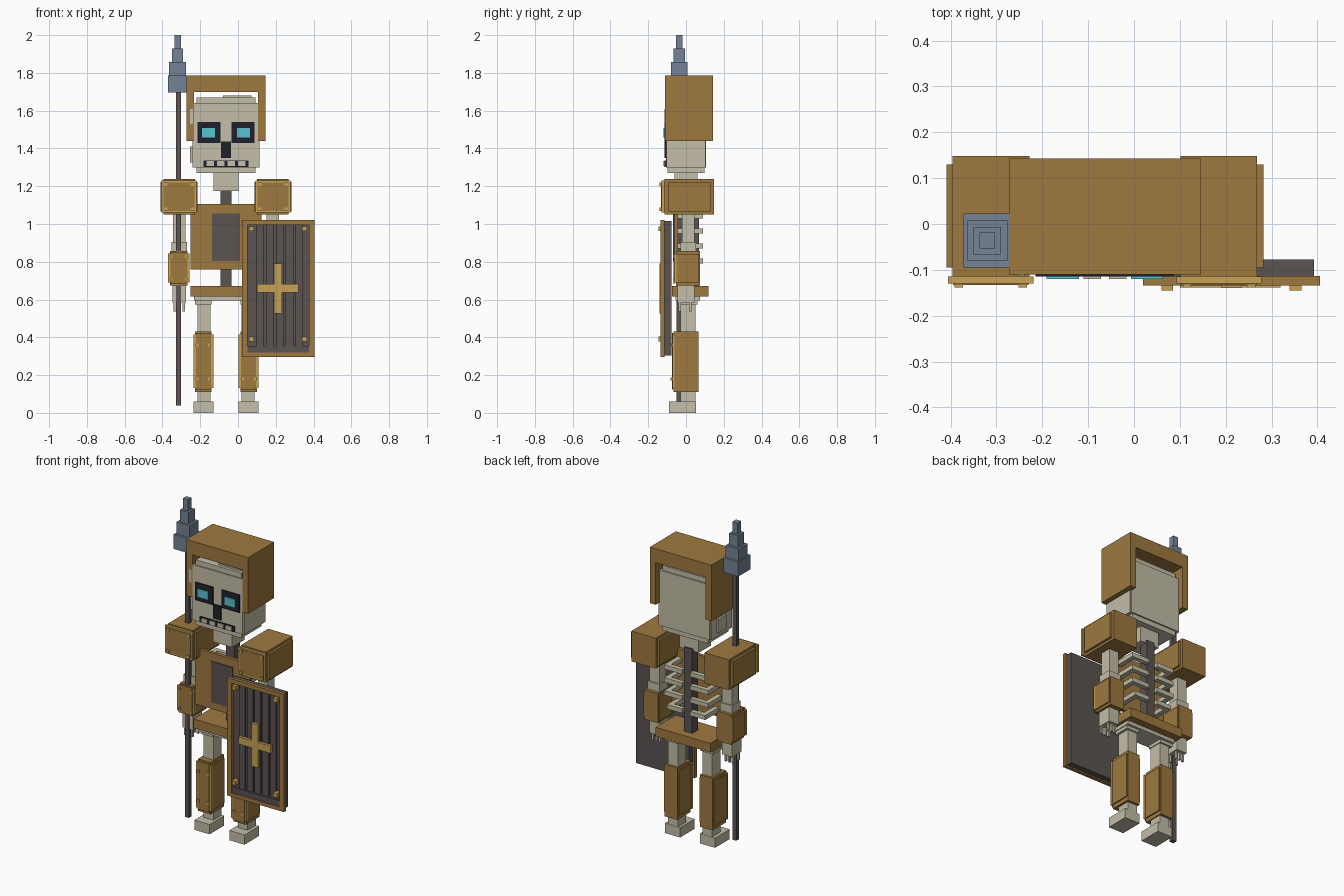
import bpy, bmesh
from mathutils import Matrix, Vector


def material(name, r, g, b):
    m = bpy.data.materials.new(name)
    lin = [((c / 255 + 0.055) / 1.055) ** 2.4 for c in (r, g, b)]
    m.diffuse_color = (*lin, 1)
    return m


BROWN = material("bronze_brown", 158, 121, 63)
GOLD = material("gold_trim", 198, 162, 86)
BONE = material("bone", 196, 190, 168)
DARK = material("dark_wood", 91, 83, 81)
STEEL = material("blue_steel", 117, 132, 150)
BLACK = material("socket_black", 32, 32, 44)
CYAN = material("eye_cyan", 88, 194, 208)
CX = -0.0635  # body centre line


def part(name, mat, boxes):
    """One object from boxes given as (x0, x1, y0, y1, z0, z1)."""
    bm = bmesh.new()
    for x0, x1, y0, y1, z0, z1 in boxes:
        mid = Vector((x0 + x1, y0 + y1, z0 + z1)) / 2
        size = (abs(x1 - x0), abs(y1 - y0), abs(z1 - z0), 1)
        bmesh.ops.create_cube(bm, size=1, matrix=Matrix.Translation(mid) @ Matrix.Diagonal(size))
    me = bpy.data.meshes.new(name)
    bm.to_mesh(me)
    bm.free()
    me.materials.append(mat)
    ob = bpy.data.objects.new(name, me)
    bpy.context.collection.objects.link(ob)


def body(name, mat, boxes):
    """Boxes with x measured from the body centre line."""
    part(name, mat, [(CX + b[0], CX + b[1], *b[2:]) for b in boxes])


def side(name, mat, boxes, s):
    """Boxes with x measured outward from the centre line on side s."""
    part(name, mat, [(CX + s * b[0], CX + s * b[1], *b[2:]) for b in boxes])


def rivets(cx, cz, dx, dz, y, depth, r):
    return [(cx + i * dx - r, cx + i * dx + r, y - depth, y, cz + k * dz - r, cz + k * dz + r)
            for i in (-1, 1) for k in (-1, 1)]


# Head
body("skull", BONE, [(-0.156, 0.156, -0.098, 0.098, 1.27, 1.67),
                     (-0.17, 0.17, -0.107, 0.107, 1.30, 1.64),
                     (-0.178, 0.178, -0.102, 0.102, 1.30, 1.45),
                     (-0.015, 0.135, -0.08, 0.08, 1.67, 1.68)])
body("ear_plate", BONE, [(-0.19, -0.178, -0.03, 0.05, 1.325, 1.41)])
body("neck", BONE, [(-0.065, 0.065, -0.06, 0.06, 1.175, 1.27)])
body("helmet", BROWN, [(-0.2095, 0.2095, -0.11, 0.143, 1.70, 1.785),
                       (-0.2095, -0.17, -0.11, 0.143, 1.44, 1.70),
                       (0.17, 0.2095, -0.11, 0.143, 1.44, 1.70)])
body("helmet_chip", BONE, [(-0.19, -0.175, -0.113, -0.109, 1.53, 1.61)])

# Face
for s, n in ((-1, "right"), (1, "left")):
    side(n + "_eye_socket", BLACK, [(0.03, 0.151, -0.114, -0.105, 1.43, 1.54)], s)
    side(n + "_eye", CYAN, [(0.057, 0.127, -0.12, -0.113, 1.458, 1.507)], s)
body("nose_hole", BLACK, [(-0.027, 0.027, -0.114, -0.105, 1.35, 1.437)])
body("mouth", BLACK, [(-0.118, 0.118, -0.114, -0.105, 1.303, 1.337)])
body("teeth", BONE, [(x - 0.019, x + 0.019, -0.12, -0.112, 1.307, 1.333)
                     for x in (-0.083, -0.028, 0.028, 0.083)])

# Torso
body("spine", DARK, [(-0.028, 0.028, 0.015, 0.07, 0.66, 1.19)])
ribs = []
for z in (0.79, 0.87, 0.95, 1.03):
    w = 0.15 if z > 0.8 else 0.13
    for s in (-1, 1):
        ribs += [(s * 0.028, s * w, 0.062, 0.09, z, z + 0.027),
                 (s * (w - 0.03), s * w, -0.045, 0.062, z, z + 0.027)]
body("ribs", BONE, ribs)
body("chest_plate", BROWN, [(-0.187, 0.187, -0.062, -0.042, 0.76, 1.105)])
body("chest_panel", DARK, [(-0.074, 0.074, -0.068, -0.06, 0.803, 1.055)])
body("belt", BROWN, [(-0.187, 0.187, -0.075, 0.12, 0.617, 0.673)])
body("pelvis", BONE, [(-0.17, 0.17, -0.055, 0.075, 0.595, 0.617)])

for s, n in ((-1, "right_"), (1, "left_")):
    # Shoulders
    side(n + "pauldron", BROWN, [(0.152, 0.346, -0.095, 0.13, 1.065, 1.222),
                                 (0.165, 0.332, -0.115, 0.148, 1.05, 1.237)], s)
    side(n + "pauldron_trim", GOLD, [(0.156, 0.342, -0.13, -0.115, 1.06, 1.23)], s)
    side(n + "pauldron_face", BROWN, [(0.167, 0.331, -0.133, -0.129, 1.07, 1.22)], s)
    side(n + "pauldron_rivets", GOLD, rivets(0.249, 1.145, 0.07, 0.066, -0.13, 0.009, 0.009), s)
    # Arms
    side(n + "arm", BONE, [(0.214, 0.28, -0.022, 0.045, 0.66, 1.06),
                           (0.206, 0.288, -0.03, 0.053, 0.855, 0.905)], s)
    side(n + "arm_guard", BROWN, [(0.194, 0.305, -0.05, 0.07, 0.69, 0.842),
                                  (0.203, 0.296, -0.053, 0.073, 0.675, 0.857)], s)
    side(n + "arm_guard_trim", GOLD, [(0.192, 0.307, -0.062, -0.05, 0.69, 0.845)], s)
    side(n + "arm_guard_face", BROWN, [(0.204, 0.295, -0.065, -0.06, 0.682, 0.853)], s)
    side(n + "arm_guard_rivets", GOLD, rivets(0.2495, 0.768, 0.04, 0.06, -0.062, 0.008, 0.007), s)
    side(n + "hand", BONE, [(0.212, 0.282, -0.045, 0.045, 0.585, 0.677)], s)
    side(n + "fingers", BONE, [(x, x + 0.012, y, y + 0.014, 0.538, 0.59)
                               for x in (0.218, 0.242, 0.266) for y in (-0.04, 0.015)], s)
    # Legs
    side(n + "leg", BONE, [(0.083, 0.15, -0.03, 0.05, 0.05, 0.61),
                           (0.078, 0.165, -0.04, 0.06, 0.575, 0.6)], s)
    side(n + "leg_guard", BROWN, [(0.07, 0.17, -0.06, 0.06, 0.135, 0.41),
                                  (0.077, 0.163, -0.065, 0.065, 0.11, 0.43)], s)
    side(n + "leg_guard_trim", GOLD, [(0.067, 0.173, -0.072, -0.06, 0.132, 0.415)], s)
    side(n + "leg_guard_face", BROWN, [(0.08, 0.16, -0.075, -0.07, 0.125, 0.422)], s)
    side(n + "leg_guard_rivets", GOLD, rivets(0.12, 0.27, 0.033, 0.09, -0.072, 0.009, 0.008), s)
    side(n + "foot", BONE, [(0.067, 0.171, -0.09, 0.052, 0.0, 0.06)], s)

# Spear
SX, SY = -0.32, -0.036
part("spear_shaft", DARK, [(SX + 0.006 - 0.0135, SX + 0.006 + 0.0135, SY - 0.0135, SY + 0.0135, 0.04, 1.70)])
part("spear_head", STEEL, [(SX - rx, SX + rx, SY - ry, SY + ry, z0, z1) for rx, ry, z0, z1 in
                           ((0.0515, 0.059, 1.695, 1.785), (0.044, 0.044, 1.785, 1.857),
                            (0.03, 0.03, 1.857, 1.93), (0.017, 0.017, 1.93, 2.0))])

# Shield
part("shield_board", DARK, [(0.033, 0.393, -0.113, -0.077, 0.305, 1.015)])
part("shield_frame", BROWN, [(0.02, 0.05, -0.134, -0.113, 0.297, 1.022),
                             (0.377, 0.406, -0.134, -0.113, 0.297, 1.022),
                             (0.05, 0.377, -0.134, -0.113, 0.995, 1.022),
                             (0.05, 0.377, -0.134, -0.113, 0.297, 0.32)])
part("shield_planks", DARK, [(0.095 + i * 0.0525, 0.135 + i * 0.0525, -0.123, -0.113, 0.355, 0.995)
                             for i in range(5)]
     + [(0.05, 0.377, -0.128, -0.113, 0.32, 0.355)])
part("shield_cross", GOLD, [(0.191, 0.234, -0.14, -0.12, 0.525, 0.79),
                            (0.10, 0.32, -0.139, -0.12, 0.637, 0.682)])
part("shield_rivets", GOLD, rivets(0.2125, 0.683, 0.14, 0.292, -0.113, 0.032, 0.013))
